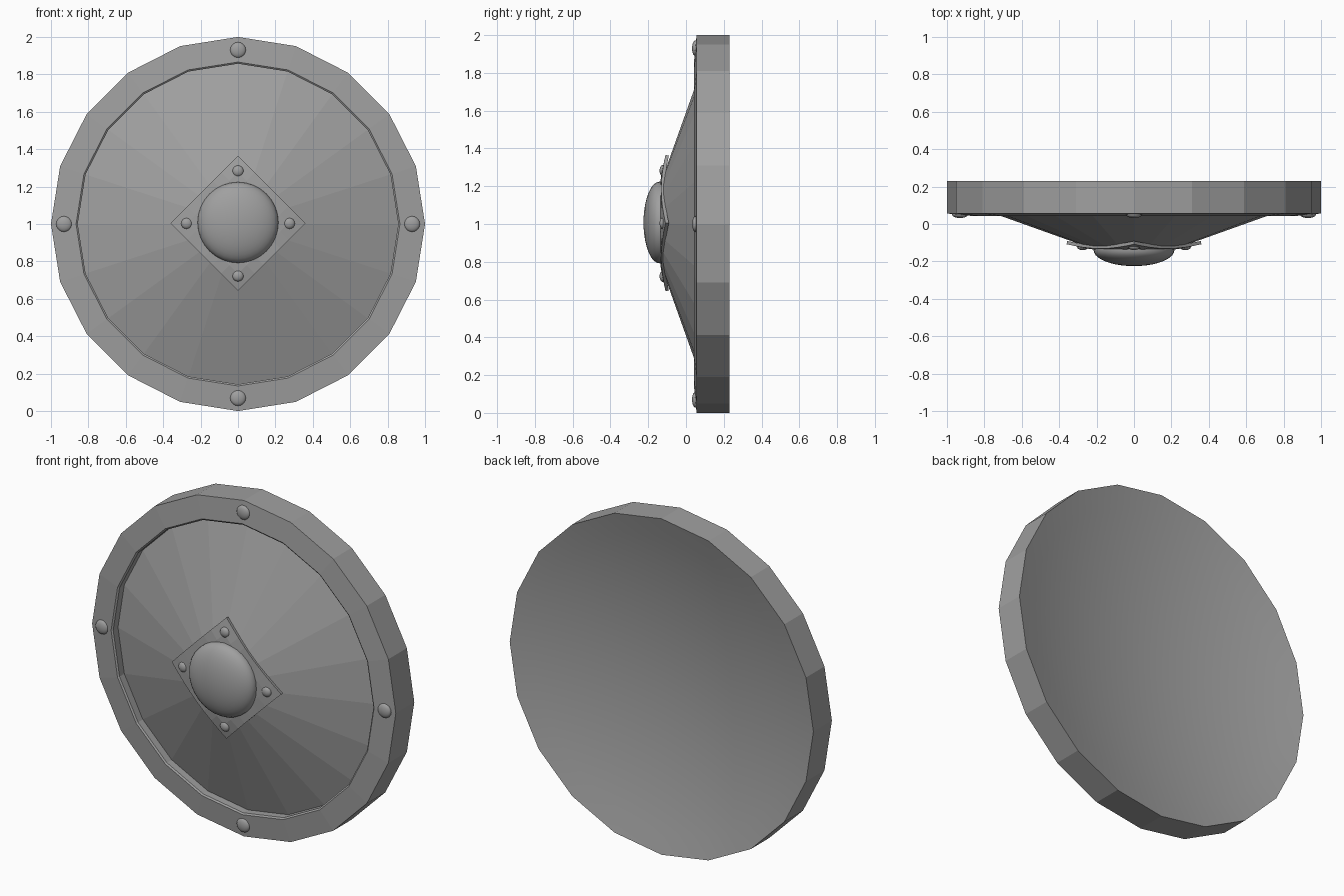
import bpy, bmesh
from math import sin, cos, pi, sqrt

cube = bpy.data.objects.get("Cube")
if cube:
    bpy.data.objects.remove(cube, do_unlink=True)

GREY = (0.35, 0.35, 0.35, 1)
steel = bpy.data.materials.new("grey_steel")
steel.use_nodes = True
steel.diffuse_color = GREY
steel.node_tree.nodes["Principled BSDF"].inputs["Base Color"].default_value = GREY


def finish(name, bm, smooth):
    """Turn a bmesh into a named grey object."""
    for f in bm.faces:
        f.smooth = smooth
    mesh = bpy.data.meshes.new(name)
    bm.to_mesh(mesh)
    bm.free()
    mesh.materials.append(steel)
    obj = bpy.data.objects.new(name, mesh)
    bpy.context.collection.objects.link(obj)
    return obj


def lathe(name, profile, sides=20, centre=(0, 1), smooth=False):
    """Spin a (radius, y) profile around an axis along y."""
    bm = bmesh.new()
    rings = []
    for r, y in profile:
        angles = [2 * pi * i / sides for i in range(sides)]
        rings.append([bm.verts.new((centre[0] + r * cos(a), y, centre[1] + r * sin(a)))
                      for a in angles])
    for a, b in zip(rings, rings[1:]):
        for i in range(sides):
            j = (i + 1) % sides
            bm.faces.new((a[i], b[i], b[j], a[j]))
    bmesh.ops.remove_doubles(bm, verts=bm.verts, dist=1e-5)
    return finish(name, bm, smooth)


def dome(name, x, z, radius, base, height, sides=16, steps=6):
    """Flattened half ball facing the front, with a short skirt."""
    profile = [(radius * sin(t), base - height * cos(t))
               for t in (pi / 2 * k / steps for k in range(steps + 1))]
    profile.append((radius, base + 0.03))
    return lathe(name, profile, sides, (x, z), True)


# Faceted front panel
lathe("front_panel", [(0, -0.125), (0.25, -0.122), (0.86, 0.096)])

# Heavy rim with a raised inner lip
lathe("rim", [(0.857, 0.11), (0.857, 0.05), (0.866, 0.043), (1, 0.056), (1, 0.23)])

# Smooth shallow hollow at the back
back = [(k / 8, 0.09 + 0.14 * (k / 8) ** 2) for k in range(8, -1, -1)]
lathe("hollow_back", back, smooth=True)

# Diamond plate bent over the middle of the panel
bm = bmesh.new()
bmesh.ops.create_grid(bm, x_segments=8, y_segments=8, size=0.255)
for v in bm.verts:
    x, z = (v.co.x - v.co.y) / sqrt(2), (v.co.x + v.co.y) / sqrt(2)
    bend = max(0, sqrt(x * x + z * z) - 0.24)
    v.co = (x, -0.135 + 0.22 * bend, 1.005 + z)
plate = finish("diamond_plate", bm, False)
solid = plate.modifiers.new("thickness", 'SOLIDIFY')
solid.thickness = 0.018
solid.offset = -1

# Central boss
dome("boss", 0, 1.008, 0.216, -0.14, 0.085, sides=32, steps=10)

# Rivets on the plate and on the rim
for k, side in enumerate(("left", "top", "right", "bottom")):
    dx, dz = cos(k * pi / 2), sin(k * pi / 2)
    dome("plate_rivet_" + side, 0.274 * dx, 1.003 + 0.28 * dz, 0.03, -0.122, 0.018)
    dome("rim_rivet_" + side, 0.93 * dx, 1 + 0.93 * dz, 0.042, 0.05, 0.018)
